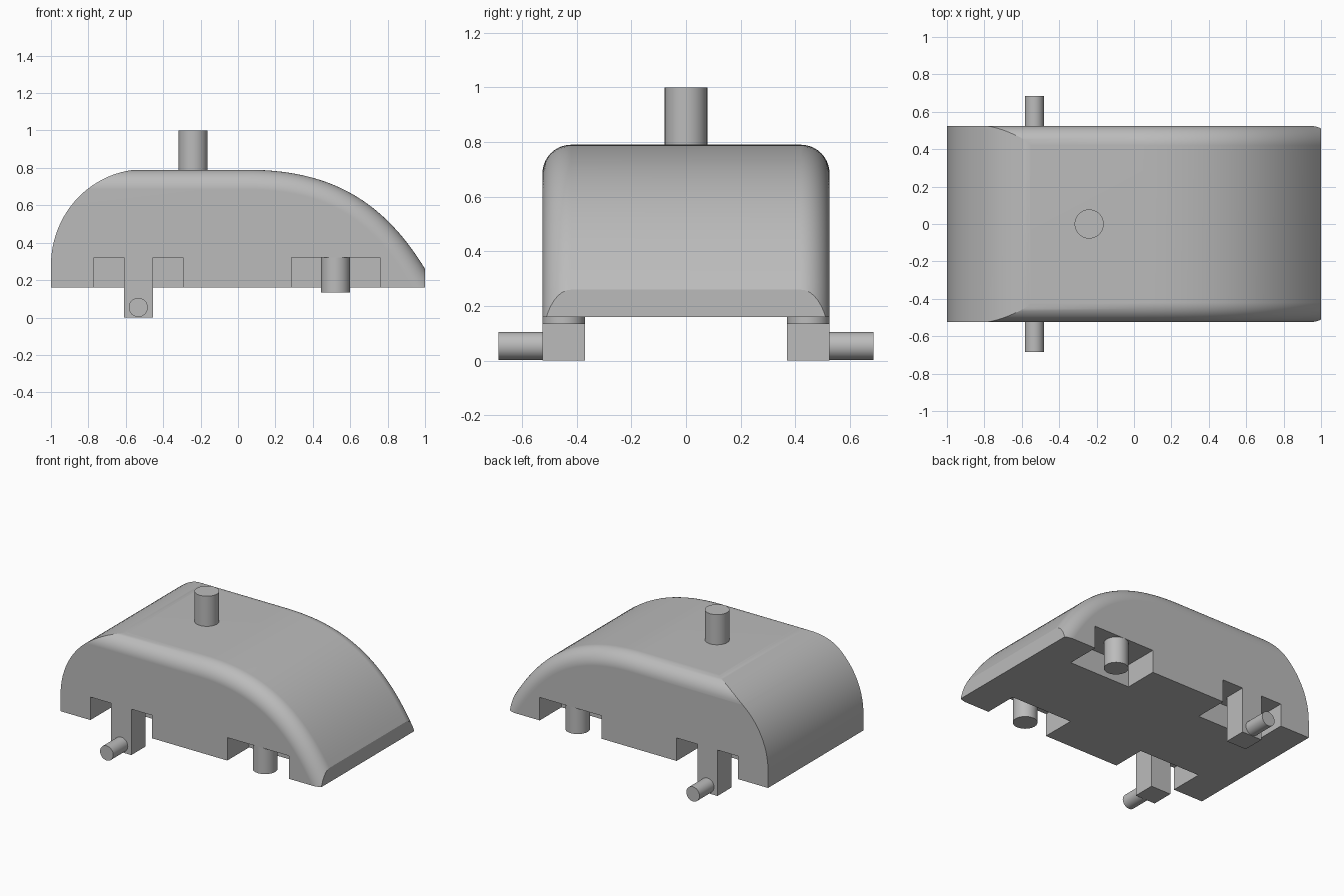
import bpy, bmesh, math
from mathutils import Vector

cube = bpy.data.objects.get("Cube")
if cube:
    bpy.data.objects.remove(cube, do_unlink=True)

grey = bpy.data.materials.new("plain grey")
grey.use_nodes = True
colour = (0.5, 0.5, 0.5, 1)
grey.diffuse_color = colour
grey.node_tree.nodes["Principled BSDF"].inputs["Base Color"].default_value = colour

HALF, FILLET, BASE, TOP = 0.525, 0.105, 0.16, 0.79
NOTCH_TOP = 0.32


def finish(name, bm):
    bmesh.ops.recalc_face_normals(bm, faces=bm.faces)
    mesh = bpy.data.meshes.new(name)
    bm.to_mesh(mesh)
    bm.free()
    mesh.materials.append(grey)
    obj = bpy.data.objects.new(name, mesh)
    bpy.context.collection.objects.link(obj)
    return obj


def loft(name, sections):
    """Skin a row of (y, closed xz outline) sections and cap both ends."""
    bm = bmesh.new()
    rows = [[bm.verts.new((p[0], y, p[1])) for p in outline] for y, outline in sections]
    for a, b in zip(rows, rows[1:]):
        for i in range(len(a)):
            j = (i + 1) % len(a)
            bm.faces.new((a[i], a[j], b[j], b[i]))
    bm.faces.new(rows[0])
    bm.faces.new(rows[-1])
    return finish(name, bm)


def box(name, lo, hi):
    outline = [(lo[0], lo[2]), (hi[0], lo[2]), (hi[0], hi[2]), (lo[0], hi[2])]
    return loft(name, [(lo[1], outline), (hi[1], outline)])


def activate(obj):
    bpy.ops.object.select_all(action="DESELECT")
    obj.select_set(True)
    bpy.context.view_layer.objects.active = obj


def smooth(obj, degrees=30):
    activate(obj)
    bpy.ops.object.shade_smooth_by_angle(angle=math.radians(degrees))


def peg(name, start, end, radius):
    start, end = Vector(start), Vector(end)
    bm = bmesh.new()
    bmesh.ops.create_cone(bm, cap_ends=True, segments=28, radius1=radius,
                          radius2=radius, depth=(end - start).length)
    turn = Vector((0, 0, 1)).rotation_difference(end - start)
    bmesh.ops.rotate(bm, verts=bm.verts, matrix=turn.to_matrix())
    bmesh.ops.translate(bm, verts=bm.verts, vec=(start + end) / 2)
    obj = finish(name, bm)
    smooth(obj)
    return obj


def cut(target, tool, operation):
    activate(target)
    mod = target.modifiers.new("cut", "BOOLEAN")
    mod.object, mod.operation, mod.solver = tool, operation, "EXACT"
    bpy.ops.object.modifier_apply(modifier=mod.name)
    bpy.data.objects.remove(tool, do_unlink=True)


# Roof line: straight run, then a sweeping nose that carries on below the base
p0, p1, p2, p3 = (Vector(p) for p in ((0.05, TOP), (0.5, TOP), (0.78, 0.62), (1, 0.26)))
roof = [Vector((-1.2, TOP))]
normals = [Vector((0, 1))]
STEPS = 28
for i in range(STEPS + 1):
    t = i / STEPS
    u = 1 - t
    roof.append(p0 * u**3 + p1 * 3 * u * u * t + p2 * 3 * u * t * t + p3 * t**3)
    d = (p1 - p0) * u * u + (p2 - p1) * 2 * u * t + (p3 - p2) * t * t
    normals.append(Vector((-d.y, d.x)).normalized())
roof.append(p3 + (p3 - p2) * 0.9)
normals.append(normals[-1])


def section(inset):
    line = [p - n * inset for p, n in zip(roof, normals)]
    return line + [Vector((-1.2, -0.3))]


# Body with rounded long edges
half = []
ROUND = 10
for k in range(ROUND + 1):
    a = math.pi / 2 * k / ROUND
    half.append((HALF - FILLET + FILLET * math.sin(a), section(FILLET * (1 - math.cos(a)))))
body = loft("body", [(-y, s) for y, s in reversed(half)] + half)

# Trim to the curved rear end, the upright nose tip and the flat base
outline = [(-1, BASE)]
for k in range(25):
    a = math.pi / 2 * k / 24
    outline.append((-0.5 - 0.5 * math.cos(a), 0.28 + 0.513 * math.sin(a)))
outline += [(-0.5, 1), (1, 1), (1, BASE)]
cut(body, loft("trim", [(-0.7, outline), (0.7, outline)]), "INTERSECT")

# Notches in the lower side edges
for side in (-1, 1):
    for x0, x1 in ((-0.77, -0.295), (0.285, 0.76)):
        y0, y1 = sorted((side * 0.285, side * 0.7))
        cut(body, box("notch", (x0, y0, 0), (x1, y1, NOTCH_TOP)), "DIFFERENCE")
smooth(body, 20)
weighted = body.modifiers.new("even shading", "WEIGHTED_NORMAL")
weighted.keep_sharp = True

# Legs with axle pegs, and short round feet
for side, label in ((-1, "right"), (1, "left")):
    y0, y1 = sorted((side * 0.37, side * HALF))
    box(label + "_leg", (-0.61, y0, 0), (-0.455, y1, NOTCH_TOP))
    peg(label + "_axle_peg", (-0.533, side * HALF, 0.054), (-0.533, side * 0.685, 0.054), 0.051)
    peg(label + "_foot", (0.522, side * 0.447, 0.135), (0.522, side * 0.447, NOTCH_TOP), 0.078)

# Peg on the roof
peg("top_peg", (-0.24, 0, TOP - 0.01), (-0.24, 0, 1), 0.078)
